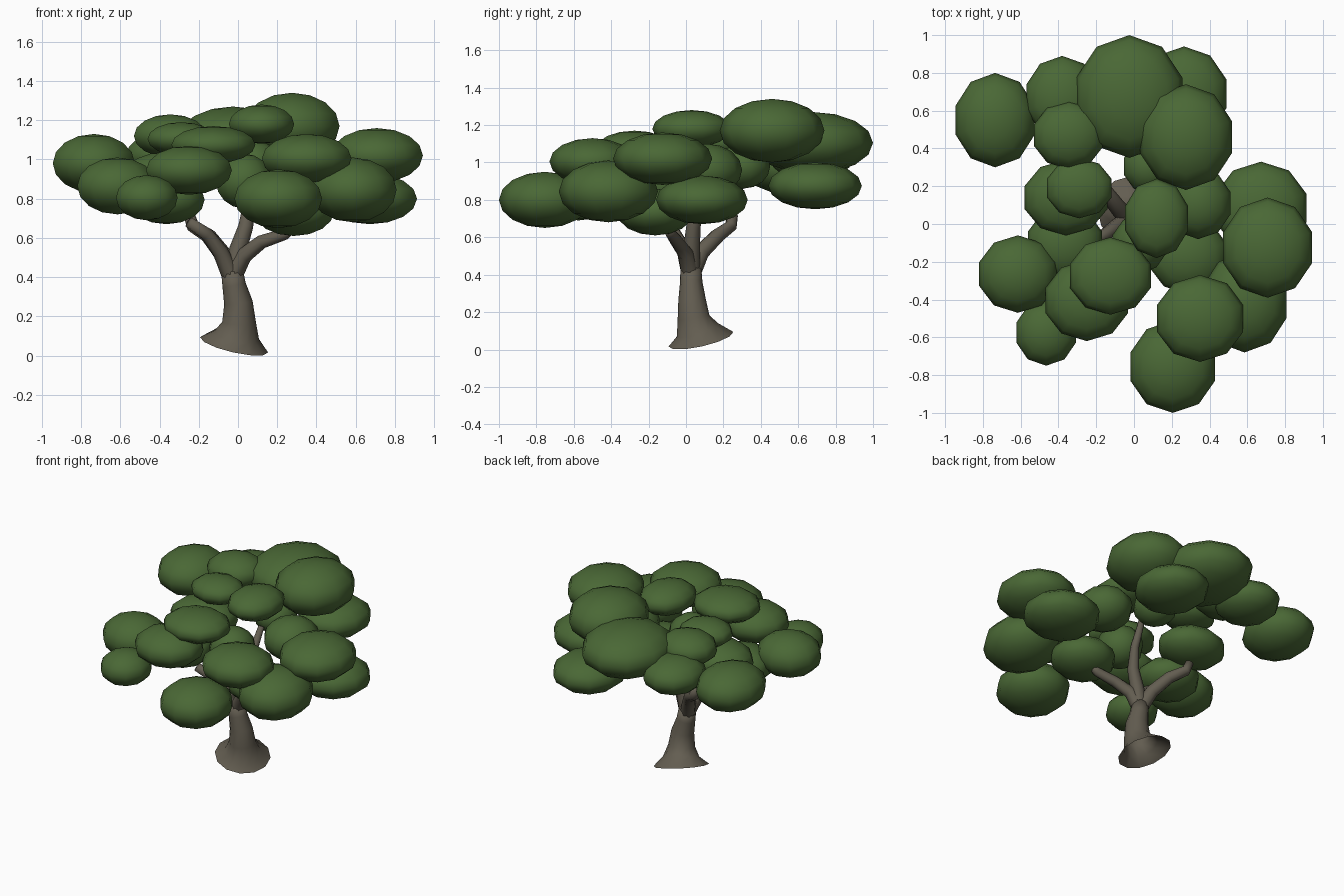
import bpy, bmesh, math
from mathutils import Vector


def material(name, rgb):
    m = bpy.data.materials.new(name)
    m.diffuse_color = (*rgb, 1)
    return m


LEAF = material("leaf green", (0.068, 0.138, 0.036))
BARK = material("bark brown", (0.125, 0.110, 0.082))


def finish(bm, name, mat):
    me = bpy.data.meshes.new(name)
    for f in bm.faces:
        f.smooth = True
    bm.to_mesh(me)
    bm.free()
    me.materials.append(mat)
    ob = bpy.data.objects.new(name, me)
    bpy.context.collection.objects.link(ob)
    return ob


def leaf_clump(name, x0, x1, y0, y1, z0, z1):
    """Flattened ten-sided ball filling the given box."""
    bm = bmesh.new()
    bmesh.ops.create_uvsphere(bm, u_segments=10, v_segments=8, radius=1)
    for v in bm.verts:
        v.co = Vector(((x0 + x1) / 2 + v.co.x * (x1 - x0) / 2,
                       (y0 + y1) / 2 + v.co.y * (y1 - y0) / 2,
                       (z0 + z1) / 2 + v.co.z * (z1 - z0) / 2))
    finish(bm, name, LEAF)


def limb(name, pts, sides=10, tilt=0.0):
    """Tapered tube through (x, y, z, radius) points, open at the foot."""
    bm = bmesh.new()
    P = [Vector(p[:3]) for p in pts]
    rings = []
    for k, p in enumerate(pts):
        d = (P[min(k + 1, len(P) - 1)] - P[max(k - 1, 0)]).normalized()
        if k == 0 and tilt:
            d = Vector((tilt, -tilt, 1)).normalized()
        q = Vector((0, 0, 1)).rotation_difference(d)
        rings.append([bm.verts.new(P[k] + q @ Vector((
            p[3] * math.cos(i * math.tau / sides),
            p[3] * math.sin(i * math.tau / sides), 0))) for i in range(sides)])
    for a, b in zip(rings, rings[1:]):
        for i in range(sides):
            j = (i + 1) % sides
            bm.faces.new((a[i], a[j], b[j], b[i]))
    bm.faces.new(rings[-1])
    finish(bm, name, BARK)


# Trunk with a flared, slanting foot
limb("trunk", [(-0.02, 0.08, 0.055, 0.178), (-0.005, 0.06, 0.105, 0.115),
               (0.006, 0.04, 0.17, 0.086), (0.002, 0.032, 0.27, 0.073),
               (-0.02, 0.028, 0.36, 0.06), (-0.03, 0.026, 0.43, 0.056)], 12, 0.23)

# Main branches
fork = (-0.03, 0.026, 0.40, 0.05)
branches = [
    [fork, (-0.08, 0.08, 0.52, 0.045), (-0.15, 0.17, 0.61, 0.04), (-0.23, 0.24, 0.66, 0.034), (-0.25, 0.25, 0.72, 0.028)],
    [fork, (0.03, 0.0, 0.51, 0.042), (0.12, -0.05, 0.58, 0.036), (0.24, -0.08, 0.62, 0.03), (0.28, -0.09, 0.66, 0.025)],
    [fork, (0.0, 0.03, 0.54, 0.045), (0.04, 0.04, 0.66, 0.038), (0.06, 0.08, 0.80, 0.028), (0.07, 0.16, 0.95, 0.02)],
    [fork, (-0.09, -0.01, 0.53, 0.04), (-0.16, -0.06, 0.62, 0.034), (-0.25, -0.1, 0.68, 0.028)],
]
for i, b in enumerate(branches):
    limb(f"branch_{i + 1}", b, 8)

# Foliage clumps as boxes: x range, y range, z range
back_clumps = [
    (-0.955, -0.515, 0.30, 0.80, 0.83, 1.13),
    (-0.58, -0.18, 0.45, 0.89, 0.90, 1.14),
    (-0.54, -0.15, 0.29, 0.65, 1.01, 1.23),
    (-0.32, 0.27, 0.35, 1.00, 0.94, 1.27),
    (0.02, 0.53, 0.18, 0.74, 1.00, 1.34),
    (0.03, 0.50, 0.44, 0.94, 0.75, 1.00),
    (-0.06, 0.22, 0.16, 0.45, 0.86, 1.10),
]
middle_clumps = [
    (-0.055, 0.295, -0.18, 0.24, 1.08, 1.28),
    (-0.47, -0.11, 0.03, 0.35, 1.02, 1.19),
    (-0.59, -0.13, -0.06, 0.34, 0.80, 1.04),
    (-0.57, -0.16, -0.30, 0.10, 0.67, 0.92),
    (-0.12, 0.18, -0.26, 0.05, 0.75, 1.03),
    (0.16, 0.52, -0.08, 0.30, 0.82, 1.10),
    (0.42, 0.925, -0.16, 0.33, 0.67, 0.93),
    (0.46, 0.955, -0.39, 0.14, 0.88, 1.16),
    (0.07, 0.50, -0.37, 0.04, 0.61, 0.86),
]
front_clumps = [
    (-0.83, -0.40, -0.47, -0.06, 0.72, 1.01),
    (-0.48, -0.02, -0.62, -0.19, 0.82, 1.07),
    (-0.35, 0.10, -0.48, -0.07, 0.98, 1.17),
    (-0.63, -0.30, -0.75, -0.40, 0.69, 0.92),
    (-0.03, 0.44, -1.00, -0.51, 0.65, 0.95),
    (0.11, 0.59, -0.73, -0.27, 0.88, 1.13),
    (0.35, 0.82, -0.68, -0.15, 0.68, 1.01),
]
for row, clumps in (("back", back_clumps), ("middle", middle_clumps), ("front", front_clumps)):
    for i, box in enumerate(clumps):
        leaf_clump(f"{row}_leaf_clump_{i + 1}", *box)
